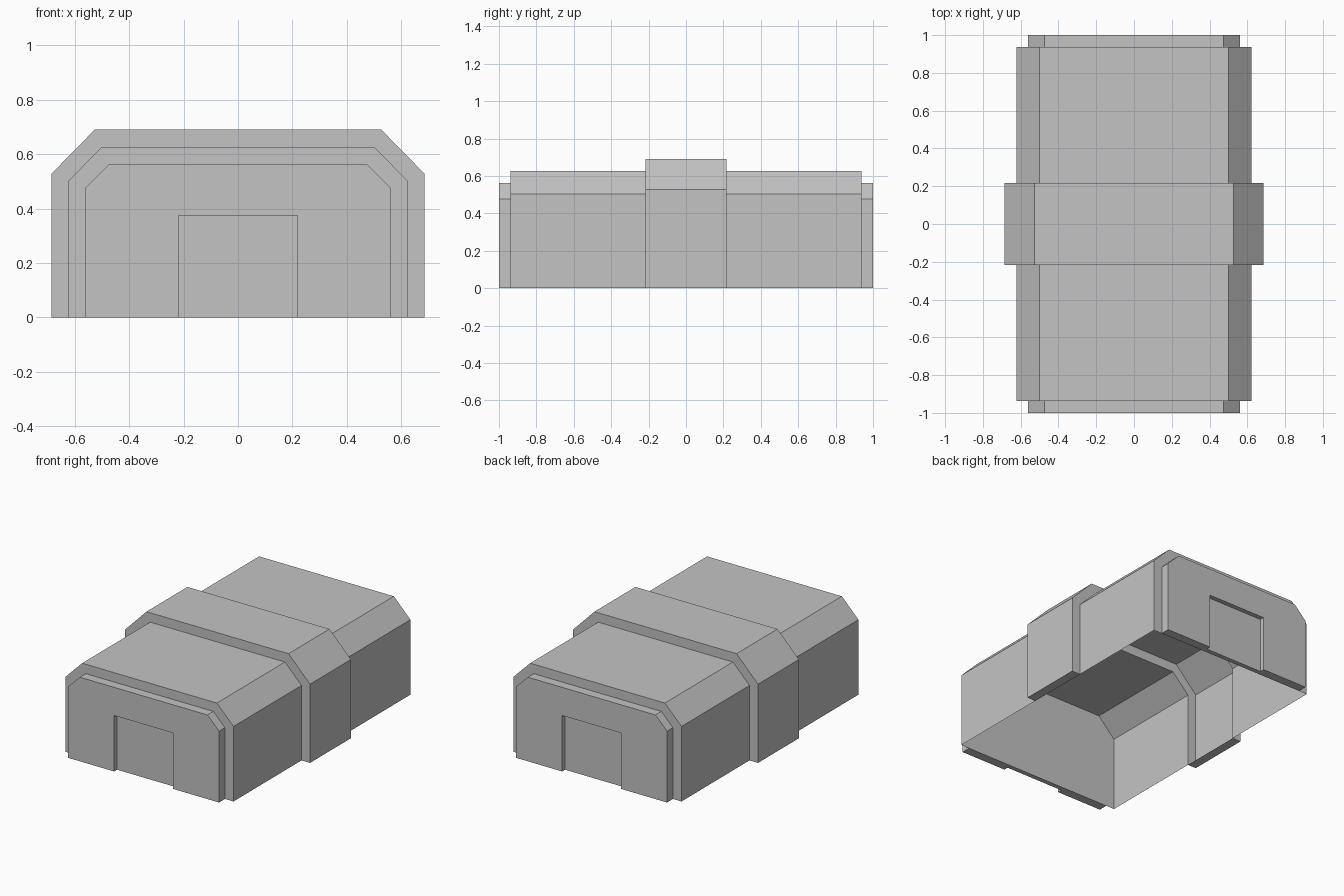
import bpy
import bmesh

cube = bpy.data.objects.get("Cube")
if cube:
    bpy.data.objects.remove(cube, do_unlink=True)

grey = bpy.data.materials.new("light_grey")
grey.use_nodes = True
colour = (0.55, 0.55, 0.55, 1)
grey.diffuse_color = colour
grey.node_tree.nodes["Principled BSDF"].inputs["Base Color"].default_value = colour

BODY_END, SLAB_END, BAND_HALF = 0.9375, 1.0, 0.217
DOOR_HALF, DOOR_TOP, DOOR_FACE = 0.2188, 0.375, 0.969


def profile(half, shoulder, top_half, top):
    """Arch with chamfered shoulders, open at the ground."""
    side = [(half, 0), (half, shoulder), (top_half, top)]
    return side + [(-x, z) for x, z in reversed(side)]


def ring(bm, points, y):
    return [bm.verts.new((x, y, z)) for x, z in points]


def finish(bm, name, outward=True):
    if outward:
        bmesh.ops.recalc_face_normals(bm, faces=bm.faces)
    mesh = bpy.data.meshes.new(name)
    bm.to_mesh(mesh)
    bm.free()
    mesh.materials.append(grey)
    obj = bpy.data.objects.new(name, mesh)
    bpy.context.collection.objects.link(obj)
    return obj


def prism(name, points, y0, y1):
    bm = bmesh.new()
    a, b = ring(bm, points, y0), ring(bm, points, y1)
    bm.faces.new(a)
    bm.faces.new(b)
    for i in range(len(a)):
        j = (i + 1) % len(a)
        bm.faces.new((a[i], a[j], b[j], b[i]))
    return finish(bm, name)


body = profile(0.623, 0.503, 0.5, 0.627)
band = profile(0.686, 0.528, 0.527, 0.69)
slab = profile(0.56, 0.478, 0.474, 0.564)

# Hollow shell, open underneath, with the raised band around its middle
bm = bmesh.new()
stations = [(body, -BODY_END), (body, -BAND_HALF), (band, -BAND_HALF),
            (band, BAND_HALF), (body, BAND_HALF), (body, BODY_END)]
rings = [ring(bm, p, y) for p, y in stations]
for a, b in zip(rings, rings[1:]):
    for i in range(len(a) - 1):
        bm.faces.new((a[i], b[i], b[i + 1], a[i + 1]))
bm.faces.new(rings[0])
bm.faces.new(rings[-1][::-1])
# Narrow feet closing the band at the ground
for i in (0, -1):
    foot = [r[i] for r in rings[1:5]]
    bm.faces.new(foot if i == 0 else foot[::-1])
finish(bm, "body_shell", outward=False)

# End slabs with a doorway, and the recessed door inside it
doorway = [(-DOOR_HALF, 0), (-DOOR_HALF, DOOR_TOP), (DOOR_HALF, DOOR_TOP), (DOOR_HALF, 0)]
for name, s in (("front", -1), ("back", 1)):
    prism(name + "_slab", slab + doorway, s * BODY_END, s * SLAB_END)
    prism(name + "_door", doorway, s * BODY_END, s * DOOR_FACE)
